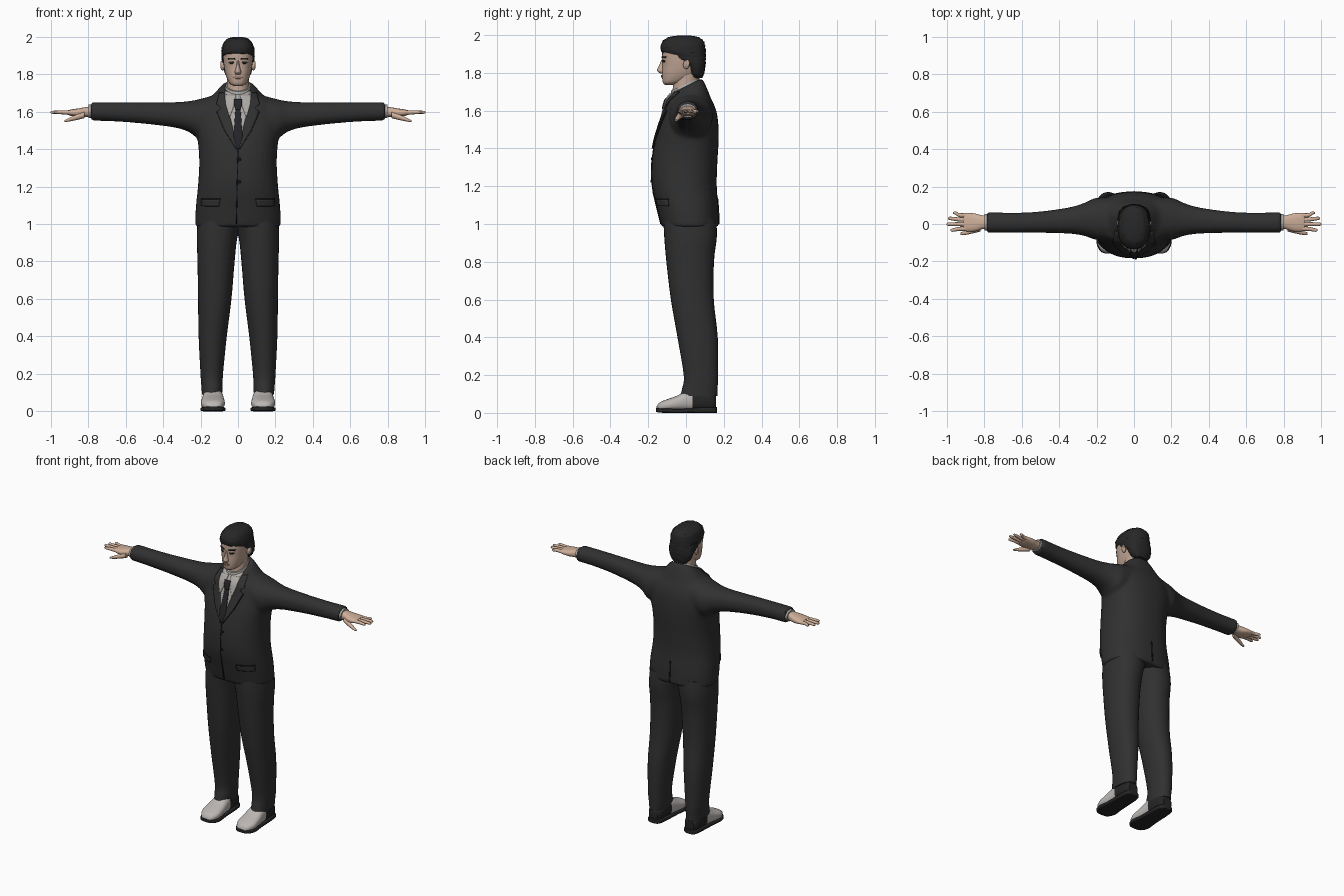
import bpy, bmesh, math, random
from mathutils import Vector
from mathutils.bvhtree import BVHTree

random.seed(4)
cube = bpy.data.objects.get("Cube")
if cube:
    bpy.data.objects.remove(cube)


def material(name, r, g, b):
    m = bpy.data.materials.new(name)
    m.use_nodes = True
    m.diffuse_color = (r, g, b, 1)
    m.node_tree.nodes["Principled BSDF"].inputs["Base Color"].default_value = (r, g, b, 1)
    return m


SUIT = material("charcoal suit", .03, .03, .03)
SEAM = material("seam black", .01, .01, .01)
SHIRT = material("shirt grey", .42, .40, .38)
TIE = material("tie black", .018, .018, .02)
SKIN = material("face skin", .52, .37, .29)
HAND = material("hand skin", .62, .43, .32)
LIPS = material("lips", .36, .2, .16)
HAIR = material("hair", .02, .02, .02)
SHOE = material("shoe grey", .5, .47, .45)
SOLE = material("shoe black", .018, .018, .018)


def add_loft(bm, rings, axis="z", side=1, power=2.0, sides=32, steps=4):
    """Loft along an axis through rings of (position, u0, u1, v0, v1)."""
    pts = [rings[0]] + list(rings) + [rings[-1]]
    fine = []
    for i in range(1, len(pts) - 2):
        a, b, c, d = pts[i - 1:i + 3]
        for k in range(steps):
            t = k / steps
            fine.append([.5 * (2 * q + (r - p) * t + (2 * p - 5 * q + 4 * r - s) * t * t
                               + (3 * q - p - 3 * r + s) * t ** 3) for p, q, r, s in zip(a, b, c, d)])
    fine.append(rings[-1])
    loops = []
    for w, u0, u1, v0, v1 in fine:
        loop = []
        for j in range(sides):
            ang = math.tau * j / sides
            cu, cv = math.cos(ang), math.sin(ang)
            u = (u0 + u1) / 2 + (u1 - u0) / 2 * math.copysign(abs(cu) ** (2 / power), cu)
            v = (v0 + v1) / 2 + (v1 - v0) / 2 * math.copysign(abs(cv) ** (2 / power), cv)
            x, y, z = {"x": (w, u, v), "y": (u, w, v), "z": (u, v, w)}[axis]
            loop.append(bm.verts.new((x * side, y, z)))
        loops.append(loop)
    for a, b in zip(loops, loops[1:]):
        for j in range(sides):
            bm.faces.new((a[j], a[j - 1], b[j - 1], b[j]))
    bm.faces.new(loops[0])
    bm.faces.new(loops[-1])


def finish(name, bm, *mats):
    bmesh.ops.recalc_face_normals(bm, faces=bm.faces)
    me = bpy.data.meshes.new(name)
    bm.to_mesh(me)
    bm.free()
    for m in mats:
        me.materials.append(m)
    ob = bpy.data.objects.new(name, me)
    bpy.context.collection.objects.link(ob)
    smooth(ob)
    return ob


def smooth(ob):
    bpy.ops.object.select_all(action="DESELECT")
    ob.select_set(True)
    bpy.context.view_layer.objects.active = ob
    bpy.ops.object.shade_smooth_by_angle(angle=math.radians(45))


def loft(name, rings, mat, **kw):
    bm = bmesh.new()
    add_loft(bm, rings, **kw)
    return finish(name, bm, mat)


def sym(rings):
    return [(z, -h, h, y0, y1) for z, h, y0, y1 in rings]


def tree_of(ob):
    me = ob.data
    return BVHTree.FromPolygons([v.co for v in me.vertices], [p.vertices[:] for p in me.polygons])


def patch(name, tree, rows, mat, lift=.003, side=1, face=-1, cols=6, steps=5):
    """Thin plate of (z, x0, x1) rows laid on a surface, from front or back."""
    bm = bmesh.new()
    grid, y = [], 0
    for a, b in zip(rows, rows[1:]):
        for k in range(steps + (b == rows[-1])):
            z, x0, x1 = [p + (q - p) * k / steps for p, q in zip(a, b)]
            line = []
            for j in range(cols + 1):
                x = (x0 + (x1 - x0) * j / cols) * side
                hit = tree.ray_cast(Vector((x, face, z)), Vector((0, -face, 0)))[0]
                y = hit.y if hit else y
                line.append(bm.verts.new((x, y + face * lift, z)))
            grid.append(line)
    for a, b in zip(grid, grid[1:]):
        for j in range(cols):
            bm.faces.new((a[j], a[j + 1], b[j + 1], b[j]))
    ob = finish(name, bm, mat)
    sol = ob.modifiers.new("thickness", "SOLIDIFY")
    sol.thickness, sol.offset = .005, 0


# Jacket: body and sleeves fused into one smooth skin
bm = bmesh.new()
add_loft(bm, sym([(.985, .228, -.13, .175), (1.08, .226, -.153, .172), (1.2, .214, -.18, .163),
                  (1.32, .207, -.182, .166), (1.42, .212, -.168, .172), (1.5, .225, -.147, .173),
                  (1.58, .228, -.12, .165), (1.64, .2, -.105, .145), (1.68, .14, -.092, .12),
                  (1.73, .085, -.078, .085)]), power=2.3)
for v in bm.verts:
    if v.co.z > 1.66:
        v.co.z += v.co.y * .5 * (v.co.z - 1.66) / .07
for s in (1, -1):
    add_loft(bm, [(.1, -.09, .14, 1.5, 1.695), (.2, -.085, .14, 1.455, 1.668), (.26, -.065, .115, 1.49, 1.656),
                  (.34, -.052, .09, 1.515, 1.65), (.5, -.047, .067, 1.535, 1.65),
                  (.65, -.047, .06, 1.547, 1.65), (.785, -.047, .065, 1.552, 1.65)], axis="x", side=s, power=2.2)
jacket = finish("jacket", bm, SUIT)
rem = jacket.modifiers.new("fuse", "REMESH")
rem.mode, rem.voxel_size = "VOXEL", .011
sm = jacket.modifiers.new("soften", "SMOOTH")
sm.factor, sm.iterations = .5, 5
dg = bpy.context.evaluated_depsgraph_get()
fused = bpy.data.meshes.new_from_object(jacket.evaluated_get(dg))
jacket.modifiers.clear()
jacket.data = fused
fused.materials.clear()
fused.materials.append(SUIT)
smooth(jacket)
body = tree_of(jacket)

# Shirt front, tie, lapels and jacket details
patch("shirt_front", body, [(1.4, -.004, .004), (1.55, -.042, .042), (1.66, -.074, .074), (1.71, -.07, .07)], SHIRT)
patch("tie_blade", body, [(1.4, -.004, .004), (1.47, -.024, .024), (1.62, -.013, .013)], TIE, .008)
patch("tie_knot", body, [(1.61, -.012, .012), (1.63, -.02, .02), (1.665, -.022, .022)], TIE, .014)
patch("front_opening", body, [(1.0, -.012, -.006), (1.4, -.003, .003)], SEAM, .001, cols=1)
patch("back_vent", body, [(1.0, -.003, .003), (1.14, -.003, .003)], SEAM, .001, face=1, cols=1)
for z in (1.22, 1.34):
    patch("button", body, [(z, .004, .016), (z + .012, .004, .016)], SEAM, .004, cols=2, steps=2)
for s, tag in ((1, "left"), (-1, "right")):
    patch(tag + "_lapel", body, [(1.4, .0, .008), (1.5, .024, .07), (1.6, .05, .112), (1.62, .056, .09),
                                 (1.64, .064, .115), (1.7, .07, .1)], SUIT, .006, side=s)
    patch(tag + "_lapel_edge", body, [(1.4, .006, .011), (1.5, .066, .074), (1.6, .108, .116)], SEAM, .002,
          side=s, cols=1)
    patch(tag + "_shirt_collar_wing", body, [(1.575, .042, .047), (1.64, .018, .066), (1.69, .01, .07)], SHIRT,
          .01, side=s)
    patch(tag + "_pocket_flap", body, [(1.095, .1, .195), (1.13, .095, .195)], SUIT, .006, side=s)
    patch(tag + "_pocket_seam", body, [(1.13, .095, .195), (1.135, .095, .195)], SEAM, .004, side=s, steps=1)

# Shirt collar and neck
bm = bmesh.new()
add_loft(bm, sym([(1.66, .08, -.088, .078), (1.7, .075, -.085, .075), (1.742, .066, -.078, .07)]))
for v in bm.verts:
    v.co.z += v.co.y * .45
finish("shirt_collar", bm, SHIRT)
loft("neck", sym([(1.64, .062, -.074, .064), (1.72, .06, -.07, .064), (1.82, .058, -.06, .068)]), SKIN)

# Head and face
head = loft("head", sym([(1.737, .022, -.112, -.06), (1.748, .042, -.122, -.02), (1.77, .056, -.126, .03),
                         (1.8, .067, -.127, .065), (1.84, .075, -.125, .085), (1.88, .079, -.127, .092),
                         (1.92, .08, -.124, .09), (1.95, .073, -.113, .083), (1.975, .055, -.085, .065),
                         (1.985, .03, -.05, .03)]), SKIN, power=2.3)
skull = tree_of(head)
loft("nose", sym([(1.797, .012, -.136, -.1), (1.81, .018, -.153, -.1), (1.825, .013, -.15, -.1),
                  (1.85, .008, -.138, -.1), (1.875, .007, -.127, -.1)]), SKIN, sides=16)
patch("mouth", skull, [(1.775, -.012, .012), (1.783, -.025, .025), (1.79, -.01, .01)], LIPS, .004, steps=3)
for s, tag in ((1, "left"), (-1, "right")):
    patch(tag + "_eye", skull, [(1.855, .026, .04), (1.861, .02, .049), (1.867, .027, .043)], HAIR, .001,
          side=s, steps=3)
    patch(tag + "_brow", skull, [(1.878, .014, .05), (1.886, .018, .056)], HAIR, .002, side=s, steps=2)
    loft(tag + "_ear", [(.072, -.012, .01, 1.825, 1.855), (.085, -.015, .018, 1.82, 1.868),
                        (.094, -.006, .018, 1.835, 1.868)], SKIN, axis="x", side=s, sides=16)

# Hair: a cap that dives into the head along the hairline
bm = bmesh.new()
add_loft(bm, sym([(1.775, .045, .03, .088), (1.8, .068, .015, .096), (1.84, .082, -.005, .102),
                  (1.87, .087, -.06, .104), (1.895, .088, -.1, .104), (1.915, .088, -.131, .104),
                  (1.95, .083, -.132, .1), (1.975, .07, -.115, .087), (1.991, .05, -.085, .06),
                  (1.998, .02, -.04, .02)]), power=2.3, sides=40)
for v in bm.verts:
    if v.co.z < 1.99:
        v.co += Vector([random.uniform(-.0025, .0025) for _ in range(3)])
finish("hair", bm, HAIR)

# Limb ends and trousers, mirrored left and right
FINGERS = [("index", -.026, .98), ("middle", -.001, 1.0), ("ring", .024, .993), ("little", .047, .965)]
for s, tag in ((1, "left"), (-1, "right")):
    loft(tag + "_trouser_leg", [(.09, .085, .192, -.03, .166), (.13, .082, .195, -.02, .167),
                                (.2, .08, .2, -.012, .17), (.4, .06, .21, -.045, .168),
                                (.6, .035, .213, -.08, .147), (.8, .018, .216, -.104, .148),
                                (.93, .003, .22, -.115, .163), (1.03, -.03, .215, -.12, .16)],
         SUIT, side=s, power=2.2)
    # Shoe: grey front, black heel quarter and sole
    bm = bmesh.new()
    add_loft(bm, [(-.155, .11, .155, .012, .035), (-.14, .088, .178, .01, .055), (-.1, .071, .197, .01, .072),
                  (-.05, .072, .196, .01, .09), (0, .077, .19, .01, .115), (.05, .082, .187, .01, .125),
                  (.13, .087, .183, .01, .11), (.158, .105, .168, .015, .09)], axis="y", side=s, power=2.5)
    for f in bm.faces:
        f.material_index = int(f.calc_center_median().y > .04)
    finish(tag + "_shoe", bm, SHOE, SOLE)
    loft(tag + "_sole", [(-.158, .115, .15, .006, .026), (-.145, .085, .18, .002, .026), (-.1, .067, .2, 0, .024),
                         (-.02, .075, .193, 0, .022), (.1, .08, .188, 0, .03), (.15, .09, .18, 0, .03),
                         (.163, .11, .165, 0, .03)], SOLE, axis="y", side=s, power=5)
    # Hand
    loft(tag + "_shirt_cuff", [(.76, -.036, .054, 1.563, 1.638), (.797, -.036, .054, 1.565, 1.637)],
         SHIRT, axis="x", side=s)
    loft(tag + "_palm", [(.77, -.025, .043, 1.573, 1.628), (.81, -.028, .046, 1.572, 1.624),
                         (.85, -.04, .056, 1.571, 1.617), (.89, -.04, .06, 1.577, 1.611),
                         (.91, -.034, .056, 1.583, 1.606)], HAND, axis="x", side=s, power=2.5)
    loft(tag + "_thumb", [(.82, -.04, -.005, 1.565, 1.6), (.86, -.05, -.022, 1.555, 1.585),
                          (.9, -.058, -.036, 1.547, 1.567), (.925, -.058, -.045, 1.544, 1.554)],
         HAND, axis="x", side=s, sides=16)
    for name, y, tip in FINGERS:
        end = y * 1.25
        loft(f"{tag}_{name}_finger", [(.88, y - .012, y + .012, 1.582, 1.606), (.93, y - .011, y + .011, 1.585, 1.606),
                                      (tip - .012, end - .009, end + .009, 1.588, 1.604),
                                      (tip, end - .004, end + .004, 1.592, 1.6)], HAND, axis="x", side=s, sides=16)
